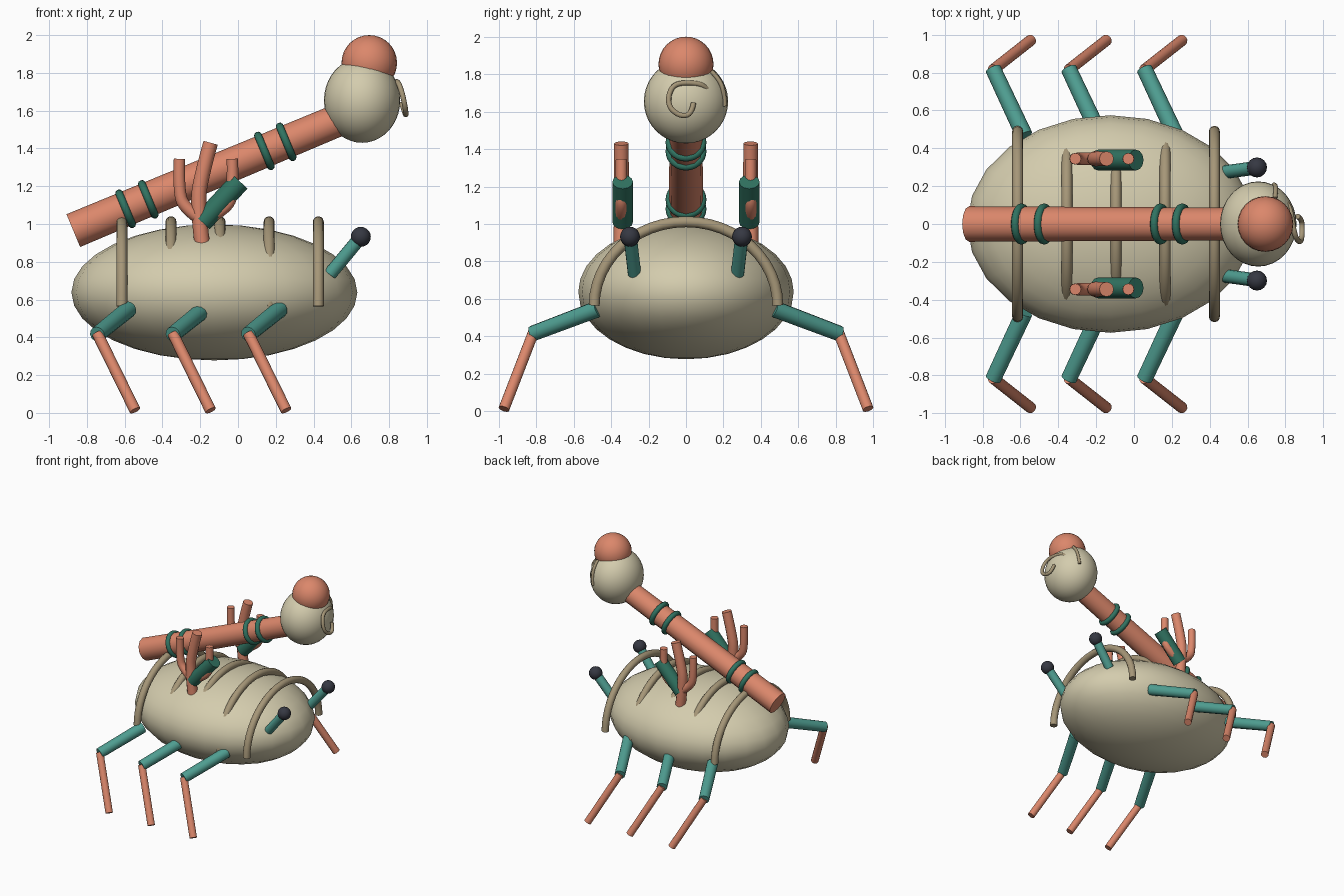
import bpy, math
from mathutils import Vector

if "Cube" in bpy.data.objects:
    bpy.data.objects.remove(bpy.data.objects["Cube"])


def srgb(c):
    return c / 12.92 if c <= 0.04045 else ((c + 0.055) / 1.055) ** 2.4


def material(name, r, g, b):
    m = bpy.data.materials.new(name)
    m.diffuse_color = (srgb(r), srgb(g), srgb(b), 1)
    m.use_nodes = True
    m.node_tree.nodes["Principled BSDF"].inputs["Base Color"].default_value = m.diffuse_color
    return m


CREAM = material("cream", 0.83, 0.80, 0.68)
TAUPE = material("taupe", 0.65, 0.59, 0.47)
PEACH = material("peach", 0.86, 0.53, 0.42)
TEAL = material("teal", 0.31, 0.62, 0.57)
GREEN = material("dark green", 0.19, 0.45, 0.38)
DARK = material("charcoal", 0.21, 0.22, 0.26)


def finish(name, mat):
    ob = bpy.context.object
    ob.name = name
    ob.data.name = name
    ob.data.materials.clear()
    ob.data.materials.append(mat)
    bpy.ops.object.shade_smooth_by_angle(angle=math.radians(40))
    return ob


def ball(name, mat, loc, size, segs=24, rings=16):
    bpy.ops.mesh.primitive_uv_sphere_add(segments=segs, ring_count=rings, radius=1, location=loc)
    bpy.context.object.scale = size
    bpy.ops.object.transform_apply(location=False, rotation=False, scale=True)
    return finish(name, mat)


def tube(name, mat, points, radius, end_radius=None, smooth=False):
    """Capped round tube through the points, optionally tapered or smoothed."""
    end_radius = radius if end_radius is None else end_radius
    cu = bpy.data.curves.new(name, 'CURVE')
    cu.dimensions = '3D'
    cu.bevel_depth = 1
    cu.bevel_resolution = 4
    cu.use_fill_caps = True
    sp = cu.splines.new('NURBS' if smooth else 'POLY')
    sp.points.add(len(points) - 1)
    for i, (p, q) in enumerate(zip(sp.points, points)):
        p.co = (*q, 1)
        p.radius = radius + (end_radius - radius) * i / (len(points) - 1)
    if smooth:
        sp.order_u = 3
        sp.use_endpoint_u = True
        sp.resolution_u = 5
    ob = bpy.data.objects.new(name, cu)
    bpy.context.collection.objects.link(ob)
    bpy.ops.object.select_all(action='DESELECT')
    ob.select_set(True)
    bpy.context.view_layer.objects.active = ob
    bpy.ops.object.convert(target='MESH')
    return finish(name, mat)


# Egg-shaped body
ball("body", CREAM, (-0.125, 0, 0.638), (0.757, 0.575, 0.36))

# Arched ribs over the back
for i, x in enumerate((-0.615, -0.355, -0.095, 0.165, 0.425)):
    arc = [(x, -0.49 * math.cos(a), 0.565 + 0.447 * math.sin(a))
           for a in (math.pi * k / 24 for k in range(25))]
    tube(f"rib_{i + 1}", TAUPE, arc, 0.029)

# Long slanted neck with banded rings
neck_a, neck_b = Vector((-0.872, 0, 0.965)), Vector((0.56, 0, 1.562))
axis = (neck_b - neck_a).normalized()
tube("neck", PEACH, (neck_a, neck_b), 0.094, 0.086)
for i, x in enumerate((-0.595, -0.475, 0.14, 0.255)):
    p = neck_a + axis * ((x - neck_a.x) / axis.x)
    bpy.ops.mesh.primitive_torus_add(major_segments=28, minor_segments=10, major_radius=0.088,
                                     minor_radius=0.021, location=p,
                                     rotation=axis.to_track_quat('Z', 'Y').to_euler())
    finish(f"neck_ring_{i + 1}", GREEN)

# Head, round cap and curled snout
ball("head", CREAM, (0.657, 0, 1.655), (0.202, 0.225, 0.225), 32, 20)
ball("cap", PEACH, (0.695, 0, 1.853), (0.147, 0.147, 0.147))
tube("curl", TAUPE, [(0.79, 0.13, 1.70), (0.82, 0.10, 1.74), (0.835, 0.03, 1.755),
                     (0.85, -0.06, 1.75), (0.87, -0.095, 1.69), (0.885, -0.09, 1.62),
                     (0.89, -0.03, 1.575), (0.885, 0.03, 1.585), (0.865, 0.04, 1.645)],
     0.014, smooth=True)
tube("cheek_curl", TAUPE, [(0.745, 0.135, 1.815), (0.75, 0.175, 1.775),
                           (0.75, 0.203, 1.71), (0.74, 0.208, 1.63)],
     0.012, smooth=True)

for s, side in ((-1, "right"), (1, "left")):
    # Eye stalks
    tube(f"eye_stalk_{side}", TEAL, [(0.487, s * 0.275, 0.735), (0.645, s * 0.297, 0.925)], 0.036)
    ball(f"eye_{side}", DARK, (0.65, s * 0.299, 0.932), (0.053,) * 3, 16, 10)

    # Three jointed legs
    for i in range(3):
        x = -0.745 + 0.4 * i
        tube(f"upper_leg_{side}_{i + 1}", TEAL,
             [(x + 0.165, s * 0.468, 0.548), (x, s * 0.82, 0.415)], 0.045, 0.042)
        tube(f"lower_leg_{side}_{i + 1}", PEACH,
             [(x, s * 0.815, 0.42), (x + 0.2, s * 0.972, 0.013)], 0.03)

    # Three-fingered hands standing on the back, with a thick thumb
    y = s * 0.345
    tube(f"middle_finger_{side}", PEACH,
         [(-0.19, y, 0.90), (-0.215, y, 1.10), (-0.195, y, 1.25), (-0.145, y, 1.43)],
         0.041, 0.039, smooth=True)
    tube(f"back_finger_{side}", PEACH,
         [(-0.31, y, 1.345), (-0.315, y, 1.17), (-0.28, y, 1.08), (-0.19, y, 1.02)],
         0.03, 0.034, smooth=True)
    tube(f"front_finger_{side}", PEACH,
         [(-0.03, y, 1.345), (-0.025, y, 1.17), (-0.06, y, 1.08), (-0.18, y, 1.02)],
         0.03, 0.034, smooth=True)
    tube(f"thumb_{side}", GREEN, [(-0.19, s * 0.338, 1.01), (0.01, s * 0.338, 1.225)], 0.055)
